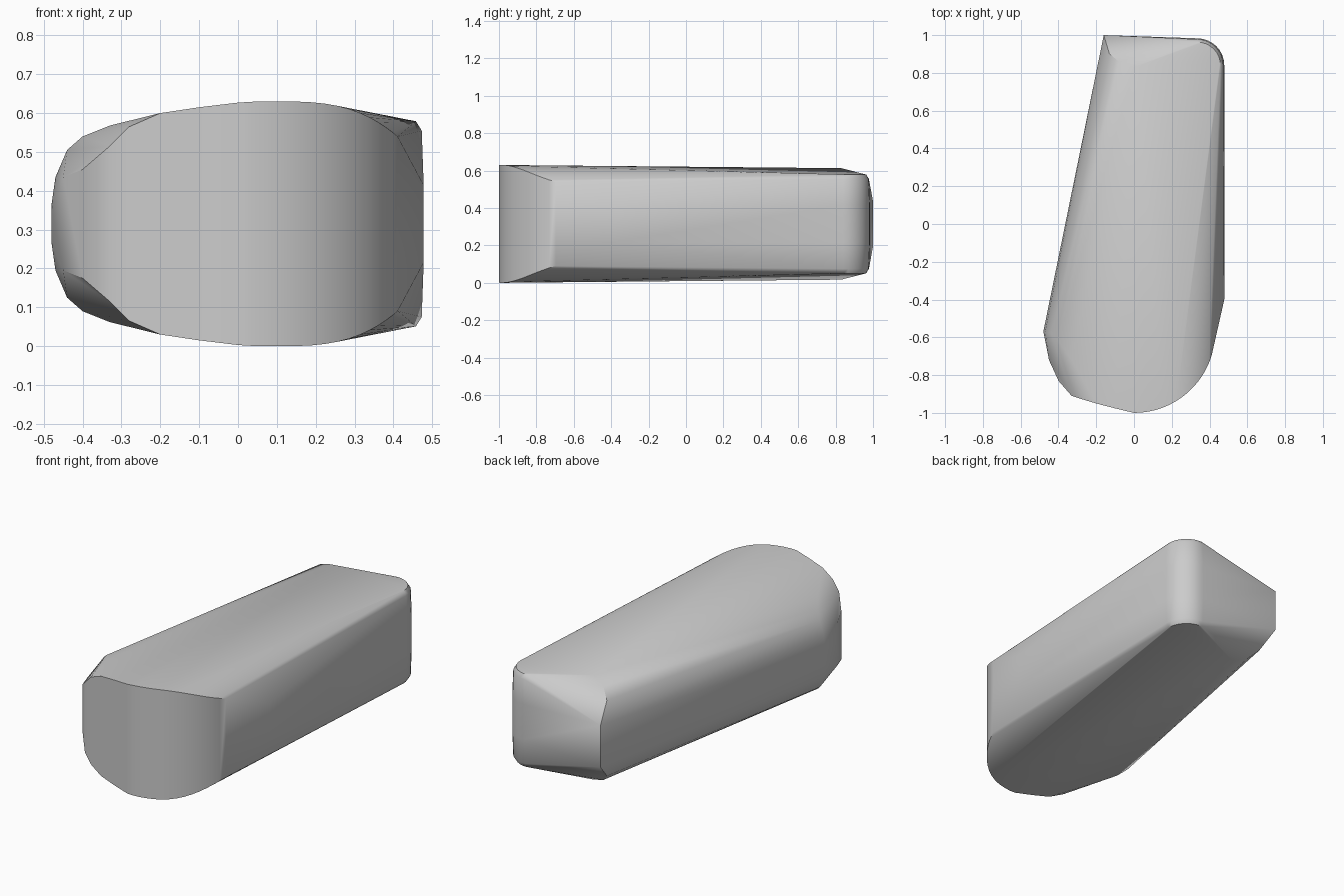
import bpy
import bmesh
from math import cos, sin, radians

default_cube = bpy.data.objects.get("Cube")
if default_cube:
    bpy.data.objects.remove(default_cube, do_unlink=True)

MID_HEIGHT = 0.315


def make_material(name, colour):
    material = bpy.data.materials.new(name)
    material.use_nodes = True
    material.diffuse_color = colour
    shader = material.node_tree.nodes["Principled BSDF"]
    shader.inputs["Base Color"].default_value = colour
    return material


def arc(centre_x, centre_y, radius, start, end, steps):
    """Points along a circular arc in plan."""
    for step in range(steps + 1):
        angle = radians(start + (end - start) * step / steps)
        yield centre_x + radius * cos(angle), centre_y + radius * sin(angle)


def hull_object(name, points, material):
    """Convex skin over points given as x, y, half height; mirrored about mid height."""
    mesh = bpy.data.meshes.new(name)
    shape = bmesh.new()
    for x, y, half_height in points:
        for side in (-1, 1):
            shape.verts.new((x, y, MID_HEIGHT + side * half_height))
    result = bmesh.ops.convex_hull(shape, input=shape.verts[:])
    unused = set(result["geom_interior"]) | set(result["geom_unused"])
    loose = [item for item in unused if isinstance(item, bmesh.types.BMVert)]
    bmesh.ops.delete(shape, geom=loose, context="VERTS")
    bmesh.ops.recalc_face_normals(shape, faces=shape.faces[:])
    shape.to_mesh(mesh)
    shape.free()
    mesh.materials.append(material)
    body = bpy.data.objects.new(name, mesh)
    bpy.context.collection.objects.link(body)
    return body


points = []

# Broad rounded front wall, whose rim drops towards the right flank
for x, y in arc(0, -0.57, 0.43, -90, -17, 14):
    points.append((x, y, MID_HEIGHT - 3 * abs(x - 0.1) ** 3))

# Flatter left part of the front wall
points += [(-0.1, -0.976, 0.3), (-0.2, -0.95, 0.285),
           (-0.28, -0.926, 0.25), (-0.33, -0.91, 0.2)]

# Rounded left shoulder at the broad end
points += [(-0.4, -0.83, 0.14), (-0.45, -0.72, 0.12),
           (-0.48, -0.57, 0.05), (-0.47, -0.57, 0.12),
           (-0.44, -0.58, 0.19), (-0.4, -0.62, 0.225),
           (-0.33, -0.72, 0.253)]

# Left flank narrowing to the sharp back corner
points += [(-0.16, 1, 0.12), (-0.13, 0.9, 0.215),
           (-0.08, 0.86, 0.267), (0, 0.83, 0.298)]

# Flat right flank, narrow at its front end
points.append((0.478, -0.4, 0.1))

# Rounded back right corner with softened top and bottom edges
for inset, half_height in ((0, 0.1), (0.005, 0.24), (0.02, 0.264)):
    for x, y in arc(0.335, 0.84, 0.143 - inset, 0, 90, 8):
        points.append((x, y, half_height))

grey = make_material("plain grey", (0.6, 0.6, 0.6, 1))
body = hull_object("tapered_body", points, grey)

# Smooth skin that keeps the crisp rims
bpy.ops.object.select_all(action="DESELECT")
body.select_set(True)
bpy.context.view_layer.objects.active = body
bpy.ops.object.shade_smooth_by_angle(angle=radians(35))
